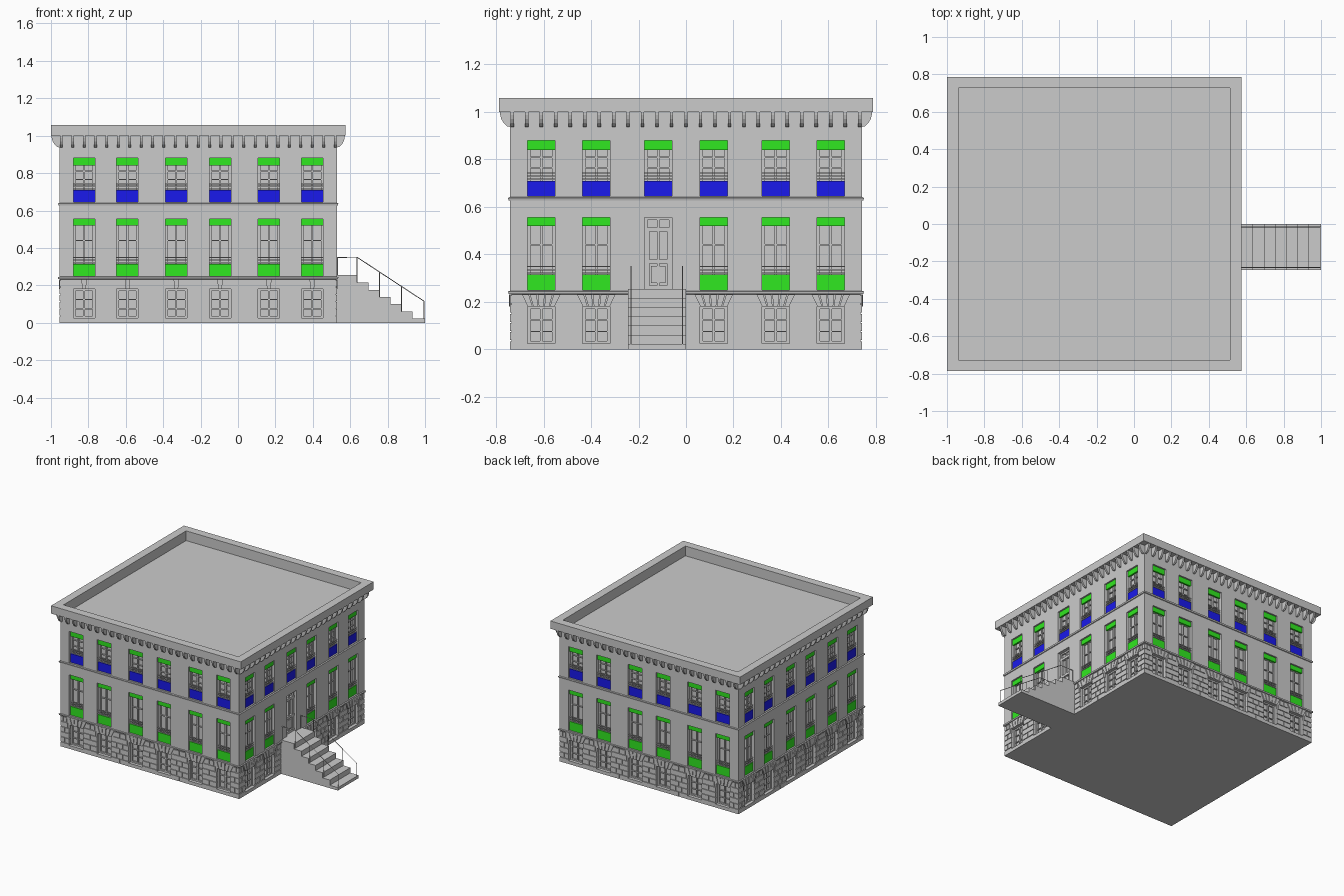
import bpy, bmesh, math
from mathutils import Vector

if "Cube" in bpy.data.objects:
    bpy.data.objects.remove(bpy.data.objects["Cube"])

CX, H = -0.213, 0.742            # building centre in x, half width of the walls
COLS = [-0.61, -0.378, -0.117, 0.117, 0.378, 0.61]
W = 0.0575                       # half width of every opening
REVEAL = -0.035                  # depth of the window recess


def place(k, u, d, z):
    """Facade coordinates: u along the wall, d outward; k = quarter turns from the front."""
    x, y = u, -(H + d)
    for _ in range(k):
        x, y = -y, x
    return Vector((x + CX, y, z))


def loft(bm, a, b):
    """Solid between two matching outlines."""
    va, vb = [bm.verts.new(p) for p in a], [bm.verts.new(p) for p in b]
    n = len(va)
    bm.faces.new(va)
    bm.faces.new(vb[::-1])
    for i in range(n):
        bm.faces.new((va[i], vb[i], vb[(i + 1) % n], va[(i + 1) % n]))


def box(bm, k, u0, u1, d0, d1, z0, z1):
    loft(bm, *[[place(k, u, d, z) for u, z in ((u0, z0), (u1, z0), (u1, z1), (u0, z1))]
               for d in (d0, d1)])


def finish(name, bm, color=None):
    bmesh.ops.recalc_face_normals(bm, faces=bm.faces)
    me = bpy.data.meshes.new(name)
    bm.to_mesh(me)
    bm.free()
    ob = bpy.data.objects.new(name, me)
    bpy.context.collection.objects.link(ob)
    if color:
        mat = bpy.data.materials.new(name)
        mat.diffuse_color = (*color, 1)
        mat.use_nodes = True
        mat.node_tree.nodes["Principled BSDF"].inputs["Base Color"].default_value = mat.diffuse_color
        me.materials.append(mat)
    return ob


def is_door(k, i):
    return k == 1 and i == 2


# walls, string courses, cornice and parapet: one profile carried round the square
profile = [(-.006, 0), (-.006, .232), (.006, .234), (.008, .244), (0, .246),
           (0, .626), (.005, .628), (.008, .638), (0, .641), (0, 1.0),
           (.045, 1.0), (.045, 1.058), (-.016, 1.058), (-.016, .985)]
bm = bmesh.new()
rings = [[bm.verts.new(place(k, -(H + d), d, z)) for k in range(4)] for d, z in profile]
for a, b in zip(rings, rings[1:]):
    for i in range(4):
        bm.faces.new((a[i], a[(i + 1) % 4], b[(i + 1) % 4], b[i]))
bm.faces.new(rings[0])
bm.faces.new(rings[-1])
walls = finish("walls", bm)

# openings cut into the walls
bm = bmesh.new()
for k in range(4):
    for i, c in enumerate(COLS):
        box(bm, k, c - W, c + W, REVEAL, .03, .645, .88)
        box(bm, k, c - W, c + W, REVEAL, .03, .25, .555)
        if not is_door(k, i):
            box(bm, k, c - W, c + W, REVEAL, .03, .025, .18)
cutter = finish("opening_cutter", bm)
cutter.hide_render = True
cutter.hide_set(True)
mod = walls.modifiers.new("openings", 'BOOLEAN')
mod.object, mod.operation, mod.solver = cutter, 'DIFFERENCE', 'EXACT'


def sash(bm, k, c, z0, z1, bars):
    """Window frame with a centre mullion and glazing bars."""
    d0, d1 = REVEAL, REVEAL + .012
    for s in (-1, 1):
        e = c + s * (W - .006)
        box(bm, k, e - .006, e + .006, d0, d1, z0, z1)
    box(bm, k, c - .005, c + .005, d0, d1, z0, z1)
    for z in (z0 + .005, z1 - .005):
        box(bm, k, c - W, c + W, d0, d1, z - .005, z + .005)
    for z in bars:
        box(bm, k, c - W, c + W, d0, d1 - .003, z - .003, z + .003)


frames, rails, door = bmesh.new(), bmesh.new(), bmesh.new()
green, blue = bmesh.new(), bmesh.new()
for k in range(4):
    for i, c in enumerate(COLS):
        # upper floor
        sash(frames, k, c, .645, .88, (.765, .81))
        box(green, k, c - W, c + W, -.025, -.012, .84, .88)
        box(blue, k, c - W, c + W, -.025, -.012, .645, .71)
        for z in (.716, .73, .743):
            box(rails, k, c - W, c + W, -.018, -.012, z - .003, z + .003)
        if is_door(k, i):
            # door: leaf stiles, rails and raised lower panel
            sash(door, k, c, .25, .555, (.505,))
            for s in (-1, 1):
                box(door, k, c + s * .045 - .008, c + s * .045 + .008, REVEAL, -.02, .25, .51)
            for z in (.26, .37, .505):
                box(door, k, c - W, c + W, REVEAL, -.019, z - .009, z + .009)
            box(door, k, c - .03, c + .03, REVEAL, -.022, .28, .35)
            continue
        # main floor
        sash(frames, k, c, .25, .53, (.44,))
        box(green, k, c - W, c + W, -.025, -.012, .52, .555)
        box(green, k, c - W, c + W, -.025, -.012, .25, .315)
        for z in (.321, .335, .349):
            box(rails, k, c - W, c + W, -.018, -.012, z - .003, z + .003)
        # basement
        sash(frames, k, c, .025, .18, (.075, .125))
finish("window_frames", frames)
finish("window_guard_rails", rails)
finish("door", door)
finish("green_panels", green, (.03, .81, .015))
finish("blue_panels", blue, (.01, .01, .84))

# rusticated basement blocks in staggered courses, with fanned stones over the windows
bm = bmesh.new()
N, GAP = 6, .005
for k in range(4):
    holes = [c for i, c in enumerate(COLS) if not is_door(k, i)]
    for r in range(N):
        z0, z1 = r * .232 / N, (r + 1) * .232 / N - GAP
        m = W if z0 < .15 else (.07 if r == 4 else .082)
        edges = [-H] + [e for c in holes for e in (c - m, c + m)] + [H]
        for a, b in zip(edges[::2], edges[1::2]):
            n = max(1, round((b - a) / .09)) + r % 2
            s = (b - a) / n
            for j in range(n):
                box(bm, k, a + j * s + (GAP / 2 if j else 0),
                    a + (j + 1) * s - (GAP / 2 if j < n - 1 else 0), -.01, 0, z0, z1)
    for c in holes:
        box(bm, k, c - W, c + W, -.01, 0, 0, .025)
        for j in range(5):
            f0, f1 = (j / 5 * 2 - 1) + .03, ((j + 1) / 5 * 2 - 1) - .03
            out = .003 if j == 2 else .001
            loft(bm, *[[place(k, c + f * w, d, z) for f, w, z in
                        ((f0, .058, .18), (f1, .058, .18), (f1, .084, .232), (f0, .084, .232))]
                       for d in (-.01, out)])
finish("basement_stones", bm)

# curved brackets under the cornice
bm = bmesh.new()
curve = [(-.003, 1.0), (.042, 1.0), (.041, .988), (.036, .97), (.026, .953), (.012, .94), (-.003, .937)]
COUNT = 25
for k in range(4):
    for j in range(COUNT):
        u = -.732 + 1.464 * j / (COUNT - 1)
        loft(bm, *[[place(k, u + e, d, z) for d, z in curve] for e in (-.007, .007)])
finish("cornice_brackets", bm)

# entrance stair: stepped profile extruded across its width
xs = [.637, .698, .757, .815, .874, .933, 1.0]
zs = [.254, .214, .176, .139, .1, .061, .022]
outline = [(.52, 0), (.52, zs[0])]
for i, (x, z) in enumerate(zip(xs, zs)):
    outline += [(x, z), (x, zs[i + 1] if i < 6 else 0)]
bm = bmesh.new()
loft(bm, *[[Vector((x, y, z)) for x, z in outline] for y in (-.245, 0)])
finish("entrance_stair", bm)

# thin handrails on both sides of the stair
for name, y in (("handrail_left", -.232), ("handrail_right", -.015)):
    cu = bpy.data.curves.new(name, 'CURVE')
    cu.dimensions = '3D'
    cu.bevel_depth, cu.bevel_resolution = .0025, 0
    paths = [[(.527, .35), (.637, .35), (.995, .115), (.995, .02)]]
    paths += [[(x, z0), (x, z1)] for x, z0, z1 in
              ((.532, .25, .35), (.637, .21, .35), (.757, .139, .271), (.874, .06, .194))]
    for path in paths:
        sp = cu.splines.new('POLY')
        sp.points.add(len(path) - 1)
        for p, (x, z) in zip(sp.points, path):
            p.co = (x, y, z, 1)
    bpy.context.collection.objects.link(bpy.data.objects.new(name, cu))
